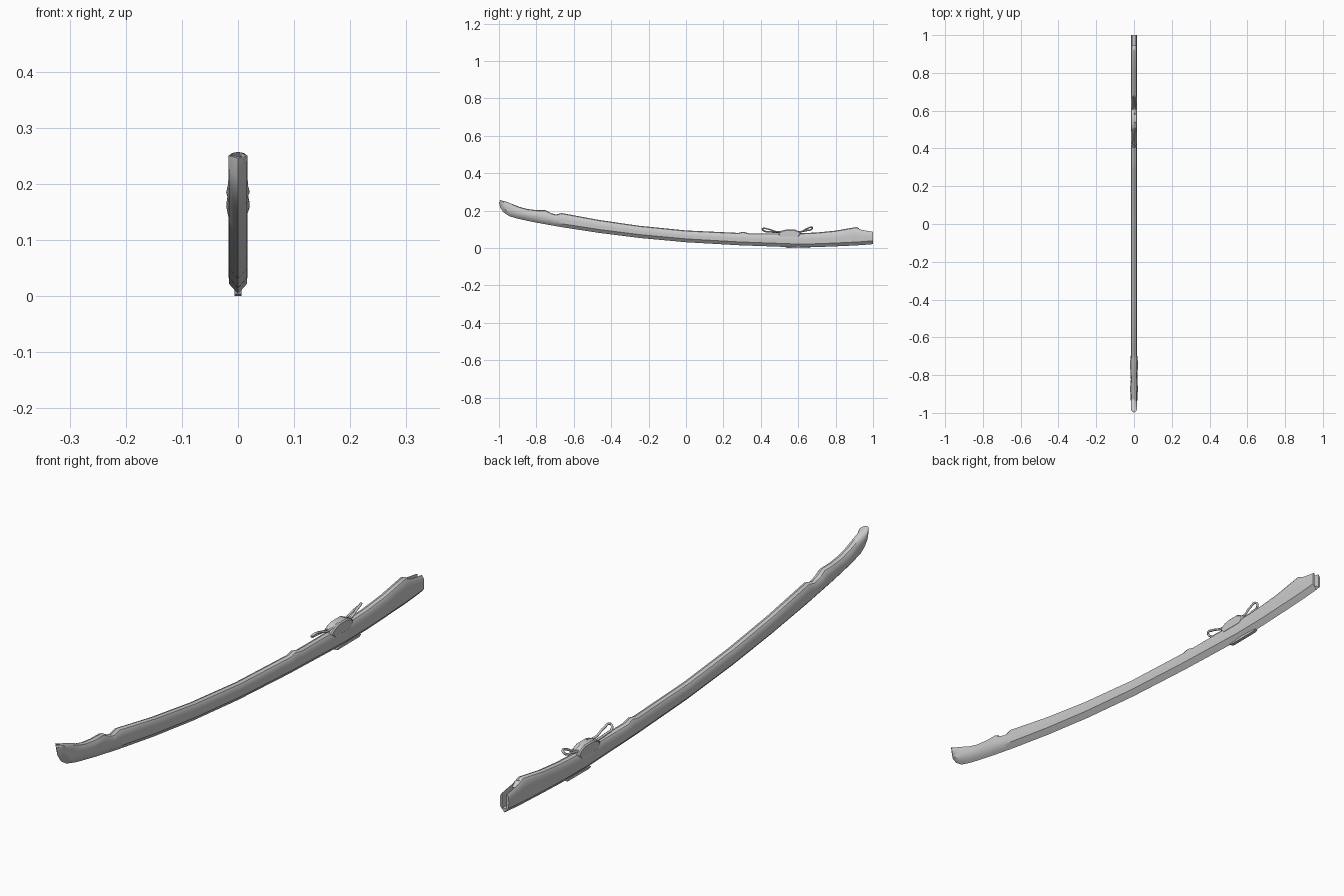
import bpy, bmesh, math
from mathutils import Vector

if "Cube" in bpy.data.objects:
    bpy.data.objects.remove(bpy.data.objects["Cube"])

W = 0.016


def finish(obj, angle=32):
    bpy.ops.object.select_all(action='DESELECT')
    bpy.context.view_layer.objects.active = obj
    obj.select_set(True)
    bpy.ops.object.shade_smooth_by_angle(angle=math.radians(angle))


def mesh_object(name, bm):
    bmesh.ops.recalc_face_normals(bm, faces=bm.faces)
    me = bpy.data.meshes.new(name)
    bm.to_mesh(me)
    bm.free()
    obj = bpy.data.objects.new(name, me)
    bpy.context.collection.objects.link(obj)
    return obj


def loft(name, rings):
    bm = bmesh.new()
    vs = [[bm.verts.new(p) for p in r] for r in rings]
    n = len(vs[0])
    for a, b in zip(vs, vs[1:]):
        for i in range(n):
            j = (i + 1) % n
            bm.faces.new((a[i], a[j], b[j], b[i]))
    bm.faces.new(vs[0])
    bm.faces.new(vs[-1][::-1])
    return mesh_object(name, bm)


def extruded(name, profile, w):
    return loft(name, [[(x, y, z) for y, z in profile] for x in (-w, w)])


# Sheath stations: keel (y, z), spine (y, z), extra side swelling
stations = [
    (-1.0, .246, -.997, .257, 0), (-.993, .215, -.965, .249, 0),
    (-.975, .190, -.92, .232, 0), (-.945, .170, -.89, .220, .001),
    (-.90, .157, -.85, .209, .004), (-.85, .146, -.80, .203, 0),
    (-.79, .134, -.75, .202, .003), (-.745, .126, -.725, .188, .004),
    (-.70, .118, -.695, .179, 0), (-.66, .111, -.665, .187, 0),
    (-.465, .081, -.465, .150, 0), (-.25, .054, -.25, .119, 0),
    (0, .031, 0, .094, 0), (.28, .015, .28, .081, 0),
    (.305, .014, .305, .087, 0), (.335, .013, .335, .079, 0),
    (.58, .004, .58, .078, 0), (.70, .005, .70, .083, 0),
    (.80, .009, .80, .093, 0), (.91, .014, .91, .112, 0),
    (.94, .016, .94, .100, 0), (1.0, .021, 1.0, .090, 0)]

keel = [Vector((0, s[0], s[1])) for s in stations]
rings = []
for i, (ky, kz, ty, tz, swell) in enumerate(stations):
    k, t = keel[i], Vector((0, ty, tz))
    tan = keel[min(i + 1, len(keel) - 1)] - keel[max(i - 1, 0)]
    nor = Vector((0, -tan.z, tan.y)).normalized()
    if i == len(keel) - 1:
        nor = Vector((0, 0, 1))
    shoulder = k + nor * 0.018
    upper = t - Vector((0, 0, 0.013))
    if i == 0:
        upper = shoulder + Vector((0, 0, 0.001))
    half = [(0, k), (.007, k.lerp(shoulder, .42)), (W, shoulder),
            (W + .001 + swell, shoulder.lerp(upper, .5)), (W, upper),
            (.010, upper.lerp(t, .7)), (0, t)]
    right = [(x, p.y, p.z) for x, p in half]
    left = [(-x, p.y, p.z) for x, p in half[-2:0:-1]]
    rings.append(right + left)
sheath = loft("sheath", rings)

# Blade slot, open along the top near the mouth
cut = extruded("slot_cutter", [(1.05, .036), (1.05, .2), (.91, .2), (.925, .103),
                               (.945, .086), (.86, .08), (.86, .032)], .0085)
cut.hide_render = True
cut.hide_viewport = True
mod = sheath.modifiers.new("slot", 'BOOLEAN')
mod.object = cut
mod.solver = 'EXACT'
bpy.context.view_layer.objects.active = sheath
sheath.select_set(True)
bpy.ops.object.modifier_apply(modifier=mod.name)
bpy.data.objects.remove(cut)
finish(sheath)

# Saddle-shaped cord knob over the spine
knob = extruded("cord_knob", [(.49, .077), (.515, .093), (.535, .098), (.58, .098),
                              (.60, .090), (.615, .079), (.60, .056), (.51, .056)], .0172)
bev = knob.modifiers.new("soft", 'BEVEL')
bev.width = .004
finish(knob)

# Thin foot strip under the keel
foot = extruded("keel_strip", [(.53, .004), (.54, .0), (.66, .0005), (.67, .006), (.6, .01)], .006)
finish(foot)


# Cord loops either side of the knob
def cord_loop(name, pts):
    cu = bpy.data.curves.new(name, 'CURVE')
    cu.dimensions = '3D'
    cu.bevel_depth = .0042
    cu.bevel_resolution = 1
    cu.resolution_u = 5
    sp = cu.splines.new('BEZIER')
    sp.bezier_points.add(len(pts) - 1)
    for b, p in zip(sp.bezier_points, pts):
        b.co = p
        b.handle_left_type = b.handle_right_type = 'AUTO'
    cu.use_fill_caps = True
    obj = bpy.data.objects.new(name, cu)
    bpy.context.collection.objects.link(obj)
    return obj


cord_loop("cord_loop_front", [(.004, .54, .096), (.006, .49, .087), (.007, .44, .101), (.004, .410, .103),
                              (-.004, .412, .094), (-.007, .45, .087), (-.005, .50, .083)])
cord_loop("cord_loop_back", [(.004, .58, .096), (.006, .61, .086), (.007, .645, .103), (.003, .674, .110),
                             (-.004, .672, .101), (-.007, .64, .093), (-.005, .60, .084)])
